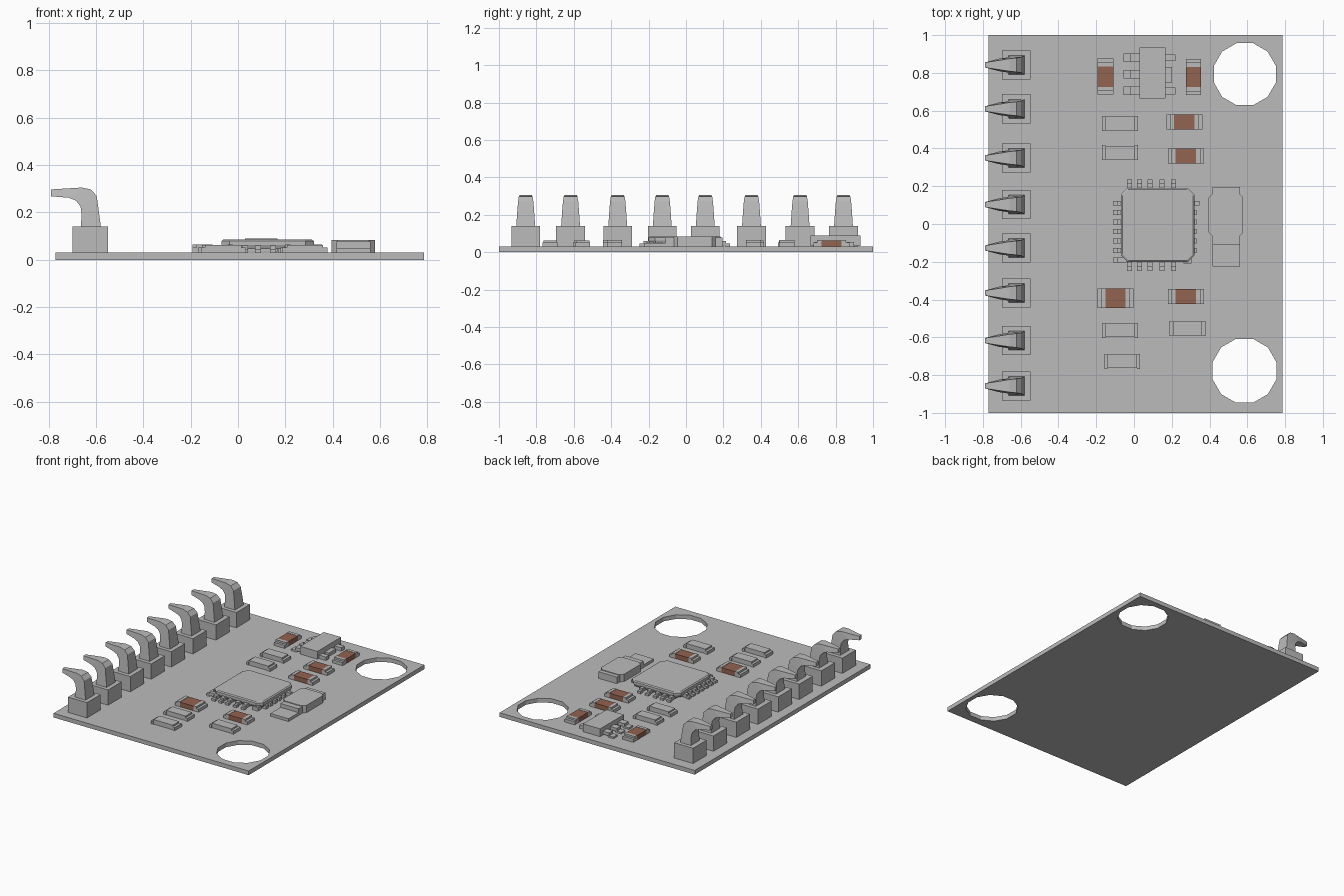
import bpy, bmesh, math

if "Cube" in bpy.data.objects:
    bpy.data.objects.remove(bpy.data.objects["Cube"])

TOP = 0.03  # upper surface of the board


def material(name, rgb):
    m = bpy.data.materials.new(name)
    m.diffuse_color = (*rgb, 1)
    m.use_nodes = True
    m.node_tree.nodes["Principled BSDF"].inputs["Base Color"].default_value = m.diffuse_color
    return m


GREY = material("light_grey", (0.50, 0.50, 0.50))
BROWN = material("ceramic_brown", (0.29, 0.125, 0.083))


def finish(name, bm, mats=(GREY,)):
    bmesh.ops.recalc_face_normals(bm, faces=bm.faces)
    me = bpy.data.meshes.new(name)
    bm.to_mesh(me)
    bm.free()
    for m in mats:
        me.materials.append(m)
    ob = bpy.data.objects.new(name, me)
    bpy.context.collection.objects.link(ob)
    return ob


def loft(bm, rings, mat=0):
    """Skin a list of equal-length rings and cap both ends."""
    vs = [[bm.verts.new(p) for p in r] for r in rings]
    n = len(vs[0])
    faces = [bm.faces.new(vs[0]), bm.faces.new(vs[-1])]
    for a, b in zip(vs, vs[1:]):
        for i in range(n):
            j = (i + 1) % n
            faces.append(bm.faces.new((a[i], a[j], b[j], b[i])))
    for f in faces:
        f.material_index = mat


def rect(x0, x1, y0, y1, z, c=0.0):
    """Rectangle ring, with cut corners when c > 0."""
    if c <= 0:
        return [(x0, y0, z), (x1, y0, z), (x1, y1, z), (x0, y1, z)]
    return [(x0 + c, y0, z), (x1 - c, y0, z), (x1, y0 + c, z), (x1, y1 - c, z),
            (x1 - c, y1, z), (x0 + c, y1, z), (x0, y1 - c, z), (x0, y0 + c, z)]


def box(bm, x0, x1, y0, y1, z0, z1, mat=0):
    loft(bm, [rect(x0, x1, y0, y1, z0), rect(x0, x1, y0, y1, z1)], mat)


# Board: filled flat curve with two twelve-sided mounting holes
cu = bpy.data.curves.new("board_outline", 'CURVE')
cu.dimensions = '2D'
cu.fill_mode = 'BOTH'
cu.extrude = TOP / 2
loops = [[(-0.77, -1), (0.785, -1), (0.785, 1), (-0.77, 1)]]
for cx, cy, r in ((0.587, 0.793, 0.17), (0.585, -0.777, 0.175)):
    loops.append([(cx + r * math.cos(math.tau * (i + 0.5) / 12),
                   cy + r * math.sin(math.tau * (i + 0.5) / 12)) for i in range(12)])
for pts in loops:
    s = cu.splines.new('POLY')
    s.points.add(len(pts) - 1)
    for p, (x, y) in zip(s.points, pts):
        p.co = (x, y, 0, 1)
    s.use_cyclic_u = True
tmp = bpy.data.objects.new("board_outline", cu)
bpy.context.collection.objects.link(tmp)
bpy.context.view_layer.update()
me = bpy.data.meshes.new_from_object(tmp.evaluated_get(bpy.context.evaluated_depsgraph_get()))
bpy.data.objects.remove(tmp)
bm = bmesh.new()
bm.from_mesh(me)
bmesh.ops.remove_doubles(bm, verts=bm.verts, dist=1e-5)
bmesh.ops.translate(bm, verts=bm.verts, vec=(0, 0, TOP / 2))
for f in bm.faces:
    f.smooth = False
    f.material_index = 0
board = finish("board", bm)
board.data.materials.clear()
board.data.materials.append(GREY)

# Header: square blocks, each with a tapered pin bent over the board edge
OUTER = [(-0.578, 0.13), (-0.590, 0.22), (-0.597, 0.27), (-0.622, 0.297), (-0.66, 0.305), (-0.79, 0.297)]
INNER = [(-0.665, 0.13), (-0.660, 0.19), (-0.665, 0.225), (-0.685, 0.25), (-0.715, 0.262), (-0.79, 0.268)]
HALF = [0.051, 0.045, 0.041, 0.037, 0.033, 0.013]
for i, y in enumerate((0.842, 0.61, 0.35, 0.103, -0.127, -0.365, -0.617, -0.857)):
    bm = bmesh.new()
    box(bm, -0.70, -0.549, y - 0.077, y + 0.077, TOP, 0.14)
    finish(f"header_block_{i}", bm)
    bm = bmesh.new()
    loft(bm, [[(a[0], y - h, a[1]), (a[0], y + h, a[1]), (b[0], y + h, b[1]), (b[0], y - h, b[1])]
              for a, b, h in zip(OUTER, INNER, HALF)])
    finish(f"header_pin_{i}", bm)


def chip(name, x, y, length, width, upright=False, brown=False):
    """Small two-terminal part with low stepped ends."""
    bm = bmesh.new()
    l, w = length / 2, width / 2
    step = l - 0.018
    if brown:
        box(bm, -0.054, 0.054, -w, w, TOP, 0.063, 1)
        for s in (-1, 1):
            a, b = sorted((s * 0.054, s * step))
            box(bm, a, b, -w, w, TOP, 0.065)
    else:
        box(bm, -step, step, -w + 0.004, w - 0.004, TOP, 0.063)
    for s in (-1, 1):
        a, b = sorted((s * step, s * l))
        box(bm, a, b, -w, w, TOP, 0.052)
    for v in bm.verts:
        px, py, pz = v.co
        v.co = (x - py, y + px, pz) if upright else (x + px, y + py, pz)
    finish(name, bm, (GREY, BROWN))


for i, (x, y) in enumerate(((-0.075, 0.532), (-0.075, 0.378), (-0.075, -0.563),
                            (-0.062, -0.727), (0.283, -0.553))):
    chip(f"resistor_{i}", x, y, 0.19, 0.08)
for i, (x, y, w, up) in enumerate(((0.267, 0.54, 0.08, False), (0.275, 0.36, 0.08, False),
                                   (0.275, -0.383, 0.08, False), (-0.098, -0.393, 0.102, False),
                                   (-0.15, 0.78, 0.085, True), (0.315, 0.778, 0.08, True))):
    chip(f"capacitor_{i}", x, y, 0.19, w, up, True)

# Regulator: upright block with three legs on the left and three on the right
bm = bmesh.new()
box(bm, 0.03, 0.167, 0.665, 0.934, 0.034, 0.09)
finish("regulator_body", bm)
bm = bmesh.new()
for y in (0.88, 0.793, 0.706):
    box(bm, -0.055, -0.01, y - 0.023, y + 0.023, TOP, 0.042)
    box(bm, -0.02, 0.04, y - 0.023, y + 0.023, 0.04, 0.062)
for y, h, x1 in ((0.88, 0.018, 0.22), (0.79, 0.04, 0.2), (0.704, 0.018, 0.22)):
    box(bm, 0.16, x1, y - h, y + h, TOP, 0.055)
finish("regulator_legs", bm)

# Processor: cut-corner slab, slightly tapered, raised on bent legs
bm = bmesh.new()
loft(bm, [rect(-0.062, 0.312, -0.192, 0.182, 0.045, 0.03),
          rect(-0.07, 0.32, -0.2, 0.19, 0.063, 0.035),
          rect(-0.07, 0.32, -0.2, 0.19, 0.079, 0.035),
          rect(-0.062, 0.312, -0.192, 0.182, 0.085, 0.032)])
finish("processor_body", bm)
bm = bmesh.new()
W = 0.013
for x in (-0.024, 0.03, 0.085, 0.148, 0.21):
    for s, edge, tip in ((1, 0.19, 0.235), (-1, -0.2, -0.248)):
        y0, y1 = sorted((edge - s * 0.03, tip - s * 0.02))
        box(bm, x - W, x + W, y0, y1, 0.036, 0.06)
        y0, y1 = sorted((tip - s * 0.025, tip))
        box(bm, x - W, x + W, y0, y1, TOP, 0.046)
box(bm, 0.262, 0.305, -0.21, -0.17, TOP, 0.055)
for k in range(7):
    y = 0.11 - k * 0.05
    box(bm, -0.09, -0.04, y - W, y + W, 0.036, 0.06)
    box(bm, -0.11, -0.085, y - W, y + W, TOP, 0.046)
    if k < 6:
        box(bm, 0.29, 0.347 if k == 0 else 0.332, y - W, y + W, TOP, 0.055)
finish("processor_legs", bm)

# Diode: cut-corner block with flat leads at both ends
bm = bmesh.new()
loft(bm, [rect(0.395, 0.578, -0.07, 0.165, z, 0.025) for z in (TOP, 0.083)])
finish("diode_body", bm)
bm = bmesh.new()
box(bm, 0.415, 0.56, -0.11, 0.195, TOP, 0.078)
finish("diode_core", bm)
bm = bmesh.new()
box(bm, 0.415, 0.56, -0.225, -0.105, TOP, 0.05)
finish("diode_lead", bm)
